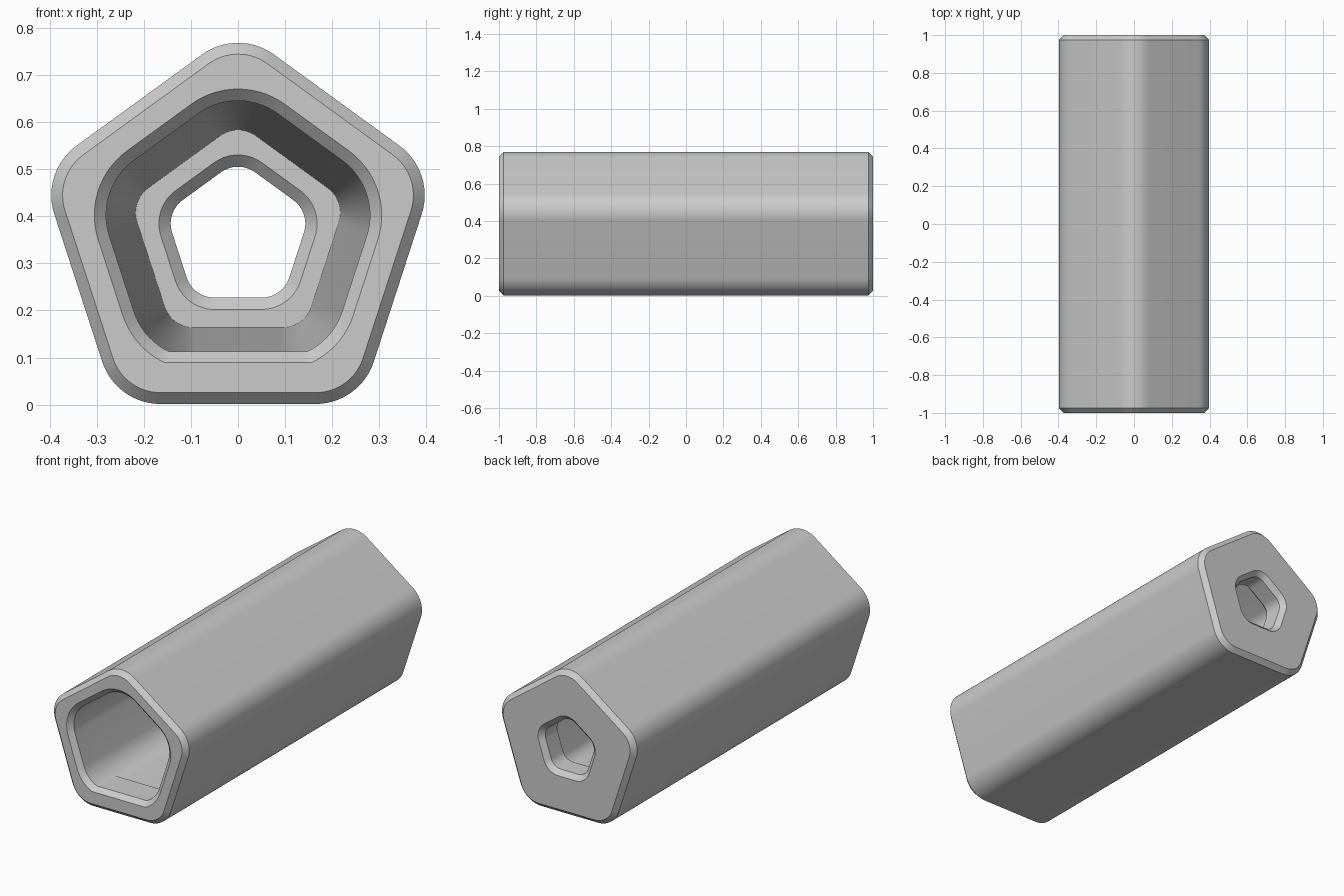
import bpy, bmesh, math

if "Cube" in bpy.data.objects:
    bpy.data.objects.remove(bpy.data.objects["Cube"])

CENTRE_Z = 0.358   # height of the tube axis
SEG = 14           # segments per rounded corner


def ring(core, radius, y, floor=0.0):
    """Rounded pentagon, point up; 'floor' flattens its lower side."""
    pts = []
    for k in range(5):
        a = math.radians(90 + 72 * k)
        cx, cz = core * math.cos(a), CENTRE_Z + core * math.sin(a)
        for i in range(SEG + 1):
            b = a + math.radians(-36 + 72 * i / SEG)
            pts.append((cx + radius * math.cos(b), y,
                        max(floor, cz + radius * math.sin(b))))
    return pts


# Closed chain of sections: outside, front lip, cavity, through hole, back
sections = [
    ring(0.28, 0.106, 1.0),             # back rim
    ring(0.28, 0.13, 0.975),
    ring(0.28, 0.13, -0.975),
    ring(0.28, 0.106, -1.0),            # front rim
    ring(0.143, 0.169, -1.0, 0.09),     # mouth bevel
    ring(0.143, 0.144, -0.975, 0.113),
    ring(0.143, 0.144, -0.83, 0.113),   # end of the flat shelf
    ring(0.143, 0.144, -0.83),
    ring(0.16, 0.065, 0.85),            # cavity end wall
    ring(0.085, 0.087, 0.85),           # through hole
    ring(0.085, 0.062, 0.875),
    ring(0.085, 0.062, 0.975),
    ring(0.085, 0.087, 1.0),
]

bm = bmesh.new()
loops = [[bm.verts.new(p) for p in s] for s in sections]
n = len(loops[0])
for k, a in enumerate(loops):
    b = loops[(k + 1) % len(loops)]
    for i in range(n):
        j = (i + 1) % n
        bm.faces.new((a[i], a[j], b[j], b[i]))
bmesh.ops.remove_doubles(bm, verts=bm.verts, dist=0.00005)
bmesh.ops.recalc_face_normals(bm, faces=bm.faces)

mesh = bpy.data.meshes.new("pentagon_tube")
bm.to_mesh(mesh)
bm.free()
tube = bpy.data.objects.new("pentagon_tube", mesh)
bpy.context.collection.objects.link(tube)

grey = bpy.data.materials.new("light_grey")
grey.diffuse_color = (0.6, 0.6, 0.6, 1)
grey.use_nodes = True
grey.node_tree.nodes["Principled BSDF"].inputs["Base Color"].default_value = grey.diffuse_color
mesh.materials.append(grey)

bpy.context.view_layer.objects.active = tube
tube.select_set(True)
bpy.ops.object.shade_smooth_by_angle(angle=math.radians(30))
